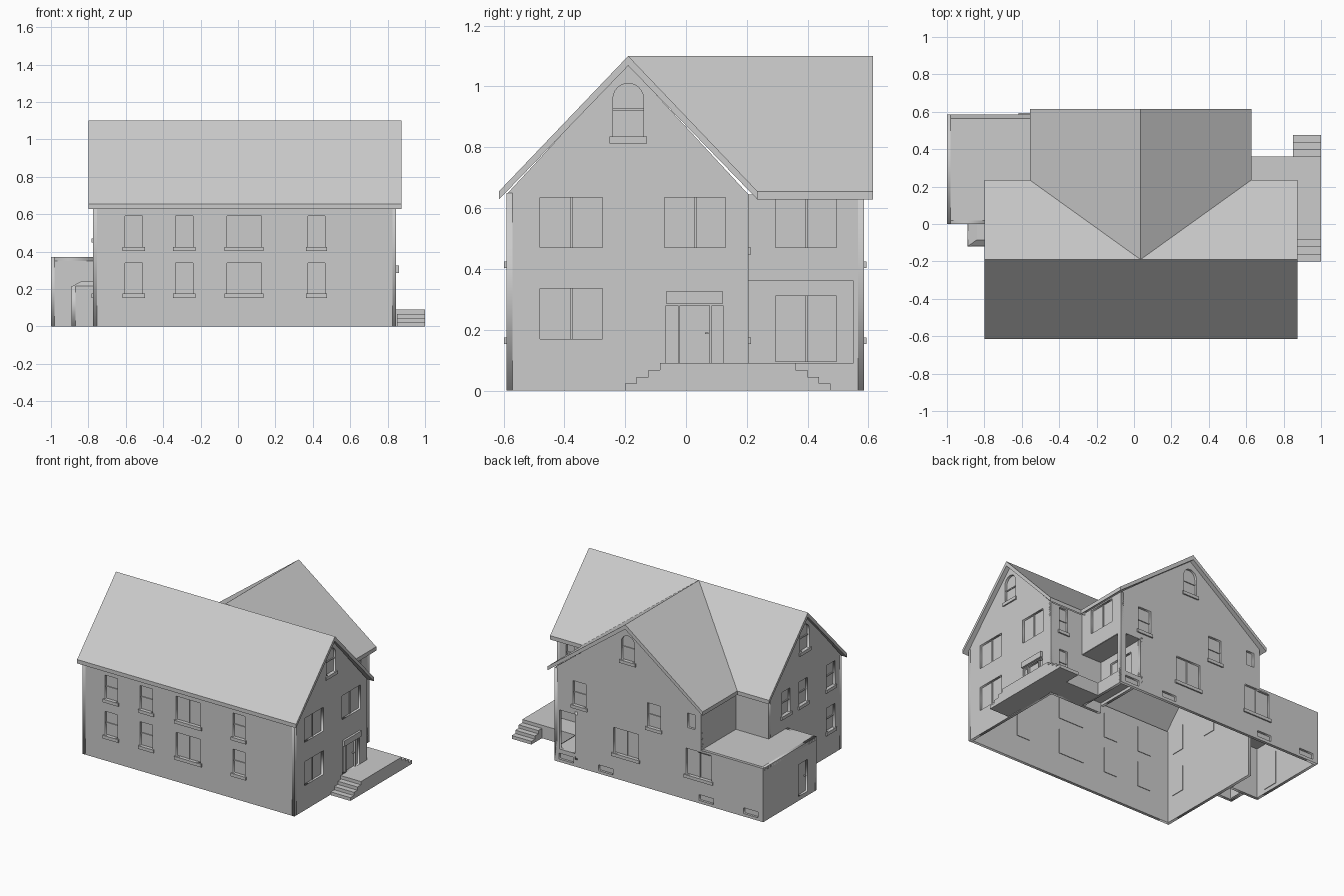
import bpy, bmesh, math
from mathutils import Matrix

if "Cube" in bpy.data.objects:
    bpy.data.objects.remove(bpy.data.objects["Cube"], do_unlink=True)

grey = bpy.data.materials.new("plaster_grey")
grey.use_nodes = True
grey.diffuse_color = (0.6, 0.6, 0.6, 1)
grey.node_tree.nodes["Principled BSDF"].inputs["Base Color"].default_value = (0.6, 0.6, 0.6, 1)

THICK = 0.02
FRONT, EAST, BACK, WEST = range(4)


def add_object(name, mesh, matrix=Matrix()):
    obj = bpy.data.objects.new(name, mesh)
    mesh.materials.clear()
    mesh.materials.append(grey)
    obj.matrix_world = matrix
    bpy.context.collection.objects.link(obj)
    return obj


def boxes(name, extents, matrix=Matrix()):
    """One object from boxes given as (x0, x1, y0, y1, z0, z1)."""
    bm = bmesh.new()
    for x0, x1, y0, y1, z0, z1 in extents:
        m = Matrix.Translation(((x0 + x1) / 2, (y0 + y1) / 2, (z0 + z1) / 2))
        bmesh.ops.create_cube(bm, size=1, matrix=m @ Matrix.Diagonal((x1 - x0, y1 - y0, z1 - z0, 1)))
    mesh = bpy.data.meshes.new(name)
    bm.to_mesh(mesh)
    bm.free()
    return add_object(name, mesh, matrix)


def plate(name, loops, matrix):
    """Flat slab with holes; its outer face lies on the local plane z = 0."""
    curve = bpy.data.curves.new(name, "CURVE")
    curve.dimensions = "2D"
    curve.fill_mode = "BOTH"
    curve.extrude = THICK / 2
    for loop in loops:
        spline = curve.splines.new("POLY")
        spline.points.add(len(loop) - 1)
        for point, (u, v) in zip(spline.points, loop):
            point.co = (u, v, 0, 1)
        spline.use_cyclic_u = True
    helper = bpy.data.objects.new(name + "_outline", curve)
    bpy.context.collection.objects.link(helper)
    bpy.context.view_layer.update()
    mesh = bpy.data.meshes.new_from_object(helper.evaluated_get(bpy.context.evaluated_depsgraph_get()))
    bpy.data.objects.remove(helper, do_unlink=True)
    return add_object(name, mesh, matrix @ Matrix.Translation((0, 0, -THICK / 2)))


def rect(u0, u1, v0, v1):
    return [(u0, v0), (u1, v0), (u1, v1), (u0, v1)]


def arch(u0, u1, v0, v1):
    r, c = (u1 - u0) / 2, (u0 + u1) / 2
    bow = [(c + r * math.cos(a), v1 - r + r * math.sin(a))
           for a in (math.pi * i / 12 for i in range(13))]
    return [(u0, v0), (u1, v0)] + bow


def wall(name, side, offset, outline, openings=()):
    """Wall facing a side; openings are (u0, u1, z0, z1, kind)."""
    s = 1 if side in (FRONT, EAST) else -1
    m = (Matrix.Rotation(side * math.pi / 2, 4, "Z") @ Matrix.Rotation(math.pi / 2, 4, "X")
         @ Matrix.Translation((0, 0, offset)))
    loops, parts = [outline], []
    for u0, u1, z0, z1, kind in openings:
        loops.append((arch if kind == "arch" else rect)(u0, u1, z0, z1))
        a, b = sorted((s * u0, s * u1))
        c, h, t = (a + b) / 2, (z0 + z1) / 2, 0.004
        if kind == "hole":
            continue
        parts.append((a - t, b + t, z0 - t, z1 + t, -0.024, -0.016))
        if kind in ("sash", "arch"):
            parts.append((a, b, h - t, h + t, -0.017, -0.01))
        if kind in ("pair", "plain", "slider"):
            parts.append((c - t, c + t, z0, z1, -0.017, -0.01))
        if kind in ("sash", "pair", "arch"):
            parts.append((a - 0.012, b + 0.012, z0 - 0.022, z0, -0.015, 0.009))
        if kind == "entrance":
            for p in (a + 0.042, b - 0.04):
                parts.append((p - t, p + t, z0, z1, -0.017, -0.002))
            parts.append((a, b, z1 + 0.006, z1 + 0.045, -0.01, 0.015))
            parts.append((b - 0.06, b - 0.048, z0 + 0.095, z0 + 0.1, -0.017, -0.005))
        if kind == "door":
            parts.append((b - 0.02, b - 0.01, h - t, h + t, -0.017, -0.006))
    plate(name, [[(s * u, v) for u, v in loop] for loop in loops], m)
    if parts:
        boxes(name + "_windows", parts, m)


def ridge_roof(name, half, length0, length1, matrix, valley=0):
    """Pitched slab: profile across local x, ridge along local y."""
    profile = [(-half, 0.655), (0, 1.1), (half, 0.655), (half, 0.628), (0, 1.068), (-half, 0.628)]
    bm = bmesh.new()
    ends = [[bm.verts.new((x, y + (valley * abs(x) / half if y == length0 else 0), z))
             for x, z in profile] for y in (length0, length1)]
    for i in range(6):
        j = (i + 1) % 6
        bm.faces.new((ends[0][i], ends[0][j], ends[1][j], ends[1][i]))
    for e in ends:
        bm.faces.new((e[0], e[1], e[4], e[5]))
        bm.faces.new((e[1], e[2], e[3], e[4]))
    bmesh.ops.recalc_face_normals(bm, faces=bm.faces)
    mesh = bpy.data.meshes.new(name)
    bm.to_mesh(mesh)
    bm.free()
    add_object(name, mesh, matrix)


def gable(u0, u1, eave=0.645, peak=1.075):
    return [(u0, 0), (u1, 0), (u1, eave), ((u0 + u1) / 2, peak), (u0, eave)]


# Main block walls
rows = ((0.425, 0.59), (0.175, 0.34))
front_columns = ((-0.605, -0.51, "sash"), (-0.335, -0.24, "sash"),
                 (-0.06, 0.125, "pair"), (0.375, 0.465, "sash"))
wall("front_wall", FRONT, 0.59, rect(-0.775, 0.845, 0, 0.65),
     [(a, b, *row, kind) for row in rows for a, b, kind in front_columns])
wall("east_gable_wall", EAST, 0.845, gable(-0.59, 0.205), [
    (-0.48, -0.275, 0.47, 0.635, "plain"), (-0.07, 0.13, 0.47, 0.635, "plain"),
    (-0.48, -0.275, 0.17, 0.335, "plain"), (-0.24, -0.14, 0.835, 1.01, "arch"),
    (-0.065, 0.122, 0.09, 0.28, "entrance")])
wall("west_gable_wall", WEST, 0.775, gable(-0.59, 0.205), [
    (-0.52, -0.43, 0.47, 0.635, "sash"), (-0.22, -0.13, 0.47, 0.635, "sash"),
    (-0.03, 0.06, 0.47, 0.635, "sash"), (-0.52, -0.43, 0.175, 0.34, "sash"),
    (-0.24, -0.14, 0.835, 1.01, "arch")])
wall("inner_corner_wall", BACK, 0.205, rect(0.44, 0.845, 0, 0.645), [
    (0.71, 0.775, 0.47, 0.635, "sash"), (0.71, 0.775, 0.175, 0.335, "sash")])
wall("inner_west_wall", BACK, 0.205, rect(-0.775, -0.525, 0.35, 0.645))

# Rear wing walls, with a corner loggia cut out
back_outline = [(-1, 0), (0.595, 0), (0.595, 0.645), (0.035, 1.075),
                (-0.525, 0.645), (-0.525, 0.37), (-1, 0.37)]
vents = [(x, x + 0.11, 0.02, 0.06, "vent") for x in (0.45, 0.15, -0.62, -0.96)]
wall("back_wall", BACK, 0.585, back_outline, vents + [
    (0.44, 0.557, 0.09, 0.36, "hole"), (-0.015, 0.085, 0.835, 1.01, "arch"),
    (0.355, 0.455, 0.425, 0.59, "sash"), (-0.215, -0.115, 0.425, 0.59, "sash"),
    (-0.48, -0.42, 0.5, 0.6, "vent"), (-0.045, 0.145, 0.175, 0.35, "pair"),
    (-0.605, -0.41, 0.175, 0.355, "pair")])
wall("wing_east_wall", EAST, 0.595,
     [(0.205, 0), (0.585, 0), (0.585, 0.645), (0.205, 0.645),
      (0.205, 0.36), (0.55, 0.36), (0.55, 0.09), (0.205, 0.09)],
     [(0.295, 0.495, 0.47, 0.635, "plain")])
wall("wing_west_wall", WEST, 0.525, rect(0.205, 0.585, 0.35, 0.645))
wall("loggia_wall", EAST, 0.44, rect(0.205, 0.585, 0.05, 0.38),
     [(0.295, 0.495, 0.095, 0.31, "slider")])
boxes("loggia_floor_and_ceiling", [(0.425, 0.59, 0.2, 0.58, 0.07, 0.09),
                                   (0.425, 0.59, 0.2, 0.58, 0.36, 0.38)])

# Roofs
ridge_roof("main_roof", 0.425, -0.875, 0.8,
           Matrix.Translation((0, -0.19, 0)) @ Matrix.Rotation(math.pi / 2, 4, "Z"))
ridge_roof("wing_roof", 0.592, -0.19, 0.615, Matrix.Translation((0.035, 0, 0)), 0.425)

# Flat-roofed side annex
wall("annex_west_wall", WEST, 1, rect(0, 0.585, 0, 0.37), [(0.1, 0.2, 0.03, 0.25, "door")])
wall("annex_front_wall", FRONT, 0, rect(-1, -0.775, 0, 0.37))
plate("annex_roof", [[(-1, 0), (-0.775, 0), (-0.775, 0.205), (-0.525, 0.205),
                      (-0.525, 0.585), (-1, 0.585)]], Matrix.Translation((0, 0, 0.37)))

# Small side porch with a hipped cap
wall("porch_west_wall", WEST, 0.89, rect(-0.12, 0, 0, 0.215), [(-0.1, -0.02, 0.01, 0.175, "door")])
wall("porch_front_wall", FRONT, 0.12, rect(-0.89, -0.775, 0, 0.215))
cap = boxes("porch_roof", [(-0.89, -0.775, -0.12, 0, 0.213, 0.24)])
for v in cap.data.vertices:
    if v.co.z > 0.23:
        v.co.x = max(v.co.x, -0.84)
        v.co.y = max(v.co.y, -0.085)

# Entrance terrace with steps at both ends
boxes("terrace", [(0.84, 1, -0.085, 0.36, 0, 0.09), (0.59, 0.84, 0.2, 0.36, 0, 0.09)])
steps = []
for i in range(3):
    reach, top = 0.115 - 0.038 * i, 0.0225 * (i + 1)
    steps += [(0.85, 1, -0.085 - reach, -0.085, 0, top), (0.85, 1, 0.36, 0.36 + reach, 0, top)]
boxes("terrace_steps", steps)
